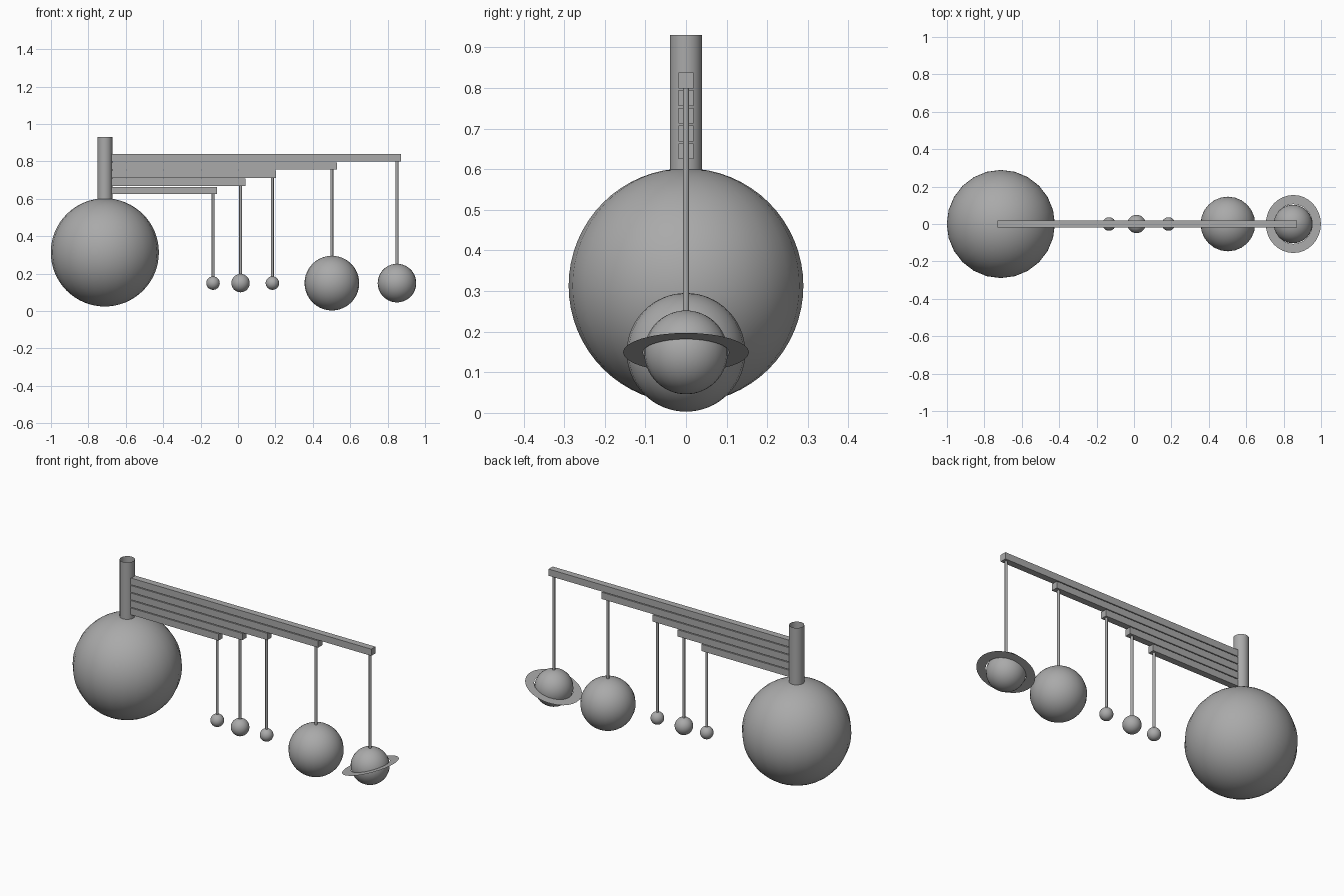
import bpy, bmesh, math
from mathutils import Matrix, Vector

if "Cube" in bpy.data.objects:
    bpy.data.objects.remove(bpy.data.objects["Cube"])

grey = bpy.data.materials.new("plain grey")
grey.diffuse_color = (0.4, 0.4, 0.4, 1)
grey.use_nodes = True
grey.node_tree.nodes["Principled BSDF"].inputs["Base Color"].default_value = grey.diffuse_color


def finish(name, bm, smooth=False):
    mesh = bpy.data.meshes.new(name)
    for f in bm.faces:
        f.smooth = smooth
    bm.to_mesh(mesh)
    bm.free()
    mesh.materials.append(grey)
    ob = bpy.data.objects.new(name, mesh)
    bpy.context.collection.objects.link(ob)
    return ob


def ball(name, x, z, r):
    bm = bmesh.new()
    bmesh.ops.create_uvsphere(bm, u_segments=24, v_segments=32, radius=r,
                              matrix=Matrix.Translation((x, 0, z)))
    return finish(name, bm, True)


def tube(name, x, z0, z1, r, sides):
    """Upright open-ended tube."""
    bm = bmesh.new()
    bmesh.ops.create_cone(bm, cap_ends=False, segments=sides, radius1=r, radius2=r,
                          depth=z1 - z0, matrix=Matrix.Translation((x, 0, (z0 + z1) / 2)))
    return finish(name, bm, True)


def bar(name, x0, x1, z0, z1, half_y):
    bm = bmesh.new()
    size = Matrix.Diagonal((x1 - x0, 2 * half_y, z1 - z0, 1))
    bmesh.ops.create_cube(bm, size=1, matrix=Matrix.Translation(
        ((x0 + x1) / 2, 0, (z0 + z1) / 2)) @ size)
    return finish(name, bm)


# Central sun and the open post above it
SUN_X = -0.712
ball("sun", SUN_X, 0.313, 0.289)
tube("post", SUN_X, 0.56, 0.93, 0.04, 24)

# Stacked arms, each carrying a rod and a planet: (arm end x, rod x, planet radius)
PLANET_Z = 0.149
planets = [(0.871, 0.85, 0.103), (0.529, 0.502, 0.146), (0.202, 0.184, 0.036),
           (0.041, 0.0135, 0.049), (-0.112, -0.1335, 0.036)]
for i, (end, x, r) in enumerate(planets):
    bottom = 0.799 - 0.0436 * i
    n = str(i + 1)
    bar("arm_" + n, -0.73, end, bottom, bottom + 0.039, 0.019)
    tube("rod_" + n, x, PLANET_Z + r * 0.9, bottom + 0.01, 0.0075, 12)
    ball("planet_" + n, x, PLANET_Z, r)

# Thin flat ring, tilted up at the outer end
bm = bmesh.new()
SIDES = 32
loops = [[bm.verts.new((r * math.cos(2 * math.pi * k / SIDES),
                        r * math.sin(2 * math.pi * k / SIDES), 0)) for k in range(SIDES)]
         for r in (0.106, 0.155)]
inner, outer = loops
for k in range(SIDES):
    j = (k + 1) % SIDES
    bm.faces.new((inner[k], outer[k], outer[j], inner[j]))
ring = finish("planet_ring", bm)
ring.location = (0.852, 0, PLANET_Z)
ring.rotation_euler = (0, math.radians(-18), 0)
